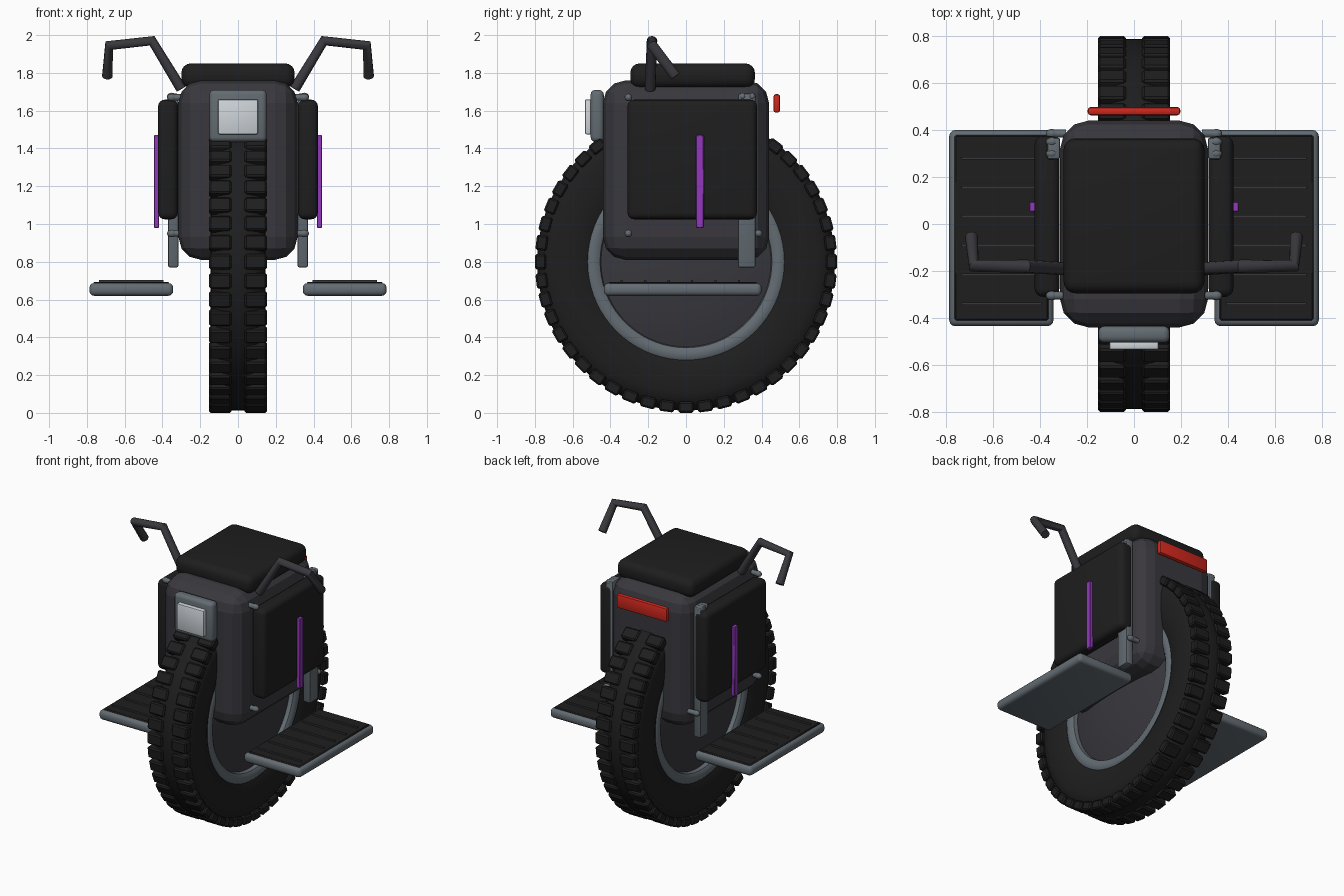
import bpy, bmesh, math
from mathutils import Matrix, Vector

if "Cube" in bpy.data.objects:
    bpy.data.objects.remove(bpy.data.objects["Cube"])


def mat(name, r, g, b):
    m = bpy.data.materials.new(name)
    m.diffuse_color = (r, g, b, 1)
    m.use_nodes = True
    m.node_tree.nodes["Principled BSDF"].inputs["Base Color"].default_value = m.diffuse_color
    return m


RUBBER = mat("black rubber", 0.013, 0.013, 0.013)
SHELL = mat("charcoal", 0.041, 0.039, 0.047)
STEEL = mat("blue grey metal", 0.125, 0.15, 0.17)
PURPLE = mat("purple", 0.29, 0.04, 0.5)
RED = mat("red", 0.62, 0.02, 0.012)
LENS = mat("pale lens", 0.62, 0.66, 0.7)


def finish(name, bm, material, smooth=40):
    bmesh.ops.recalc_face_normals(bm, faces=bm.faces[:])
    me = bpy.data.meshes.new(name)
    bm.to_mesh(me)
    bm.free()
    ob = bpy.data.objects.new(name, me)
    bpy.context.collection.objects.link(ob)
    me.materials.append(material)
    if smooth:
        bpy.ops.object.select_all(action='DESELECT')
        ob.select_set(True)
        bpy.context.view_layer.objects.active = ob
        bpy.ops.object.shade_smooth_by_angle(angle=math.radians(smooth))
    return ob


def box(name, material, x, y, z, bevel=0.0, segs=3, smooth=40):
    """Rounded box from (min, max) ranges."""
    bm = bmesh.new()
    size = [b - a for a, b in (x, y, z)]
    mid = [(a + b) / 2 for a, b in (x, y, z)]
    bmesh.ops.create_cube(bm, size=1, matrix=Matrix.Translation(mid) @ Matrix.Diagonal((*size, 1)))
    if bevel:
        bmesh.ops.bevel(bm, geom=bm.edges[:], offset=bevel, segments=segs, profile=0.5, affect='EDGES')
    return finish(name, bm, material, smooth)


HUB_Z = 0.8


def lathe(name, material, profile, closed=False, n=72):
    """Spin (x, radius) points around the wheel axle."""
    bm = bmesh.new()
    rings = []
    for px, r in profile:
        rings.append([bm.verts.new((px, r * math.cos(math.tau * i / n), HUB_Z + r * math.sin(math.tau * i / n)))
                      for i in range(n)])
    pairs = list(zip(rings, rings[1:])) + ([(rings[-1], rings[0])] if closed else [])
    for a, b in pairs:
        for i in range(n):
            j = (i + 1) % n
            bm.faces.new((a[i], a[j], b[j], b[i]))
    bmesh.ops.remove_doubles(bm, verts=bm.verts[:], dist=1e-5)
    return finish(name, bm, material)


def mirrored(half):
    return half + [(-px, r) for px, r in reversed(half)]


# wheel: tyre casing, rim ring and domed hub
lathe("tyre", RUBBER, mirrored([(0.115, 0.50), (0.135, 0.54), (0.145, 0.61), (0.143, 0.69), (0.13, 0.74),
                                (0.10, 0.77), (0.04, 0.788)]), closed=True)
lathe("rim", STEEL, mirrored([(0.095, 0.45), (0.12, 0.455), (0.133, 0.475), (0.133, 0.51), (0.122, 0.525)]),
      closed=True)
lathe("hub", SHELL, mirrored([(0.145, 0.0), (0.142, 0.12), (0.133, 0.24), (0.117, 0.36), (0.09, 0.46)]))

# tread blocks in two rows
bm = bmesh.new()
COUNT = 48
for i in range(COUNT):
    spin = Matrix.Translation((0, 0, HUB_Z)) @ Matrix.Rotation(math.tau * i / COUNT, 4, 'X')
    for s in (-1, 1):
        bmesh.ops.create_cube(bm, size=1, matrix=spin @ Matrix.Translation((s * 0.094, 0, 0.77))
                              @ Matrix.Diagonal((0.118, 0.08, 0.06, 1)))
bmesh.ops.bevel(bm, geom=bm.edges[:], offset=0.009, segments=1, affect='EDGES')
finish("tread_blocks", bm, RUBBER, 0)

# body shell and seat
box("body_shell", SHELL, (-0.315, 0.315), (-0.44, 0.44), (0.81, 1.76), 0.12, 3, 0)
box("seat", RUBBER, (-0.3, 0.3), (-0.295, 0.365), (1.72, 1.85), 0.05, 4)

# lights
box("headlight_housing", STEEL, (-0.152, 0.152), (-0.505, -0.435), (1.435, 1.71), 0.025)
box("headlight_lens", LENS, (-0.105, 0.105), (-0.535, -0.495), (1.475, 1.66), 0.008, 2)
box("tail_light", RED, (-0.197, 0.197), (0.463, 0.498), (1.59, 1.687), 0.012, 2)


def tube(name, material, points, radius):
    cu = bpy.data.curves.new(name, 'CURVE')
    cu.dimensions = '3D'
    cu.bevel_depth = radius
    cu.bevel_resolution = 4
    cu.use_fill_caps = True
    sp = cu.splines.new('POLY')
    sp.points.add(len(points) - 1)
    for p, co in zip(sp.points, points):
        p.co = (*co, 1)
    ob = bpy.data.objects.new(name, cu)
    bpy.context.collection.objects.link(ob)
    cu.materials.append(material)
    bpy.ops.object.select_all(action='DESELECT')
    ob.select_set(True)
    bpy.context.view_layer.objects.active = ob
    bpy.ops.object.convert(target='MESH')
    bpy.ops.object.shade_smooth_by_angle(angle=math.radians(40))


# parts on both sides
for s, side in ((-1, "left"), (1, "right")):
    def rng(a, b):
        return tuple(sorted((s * a, s * b)))

    # padded side panel with accent strip
    box(side + "_side_pad", RUBBER, rng(0.318, 0.423), (-0.31, 0.375), (1.025, 1.658), 0.035, 4)
    box(side + "_accent_strip", PURPLE, rng(0.418, 0.445), (0.053, 0.094), (0.98, 1.47), 0.003, 1)

    # pedal bracket and bolts
    box(side + "_bracket", STEEL, rng(0.315, 0.37), (0.275, 0.368), (0.77, 1.69), 0.01, 2)
    bm = bmesh.new()
    for y, z in ((-0.305, 0.95), (0.385, 0.95), (-0.305, 1.67), (0.30, 1.675), (0.35, 1.675)):
        bmesh.ops.create_uvsphere(bm, u_segments=12, v_segments=8, radius=0.02,
                                  matrix=Matrix.Translation((s * 0.35, y, z)) @ Matrix.Diagonal((1.3, 1, 1, 1)))
    for y, z in ((-0.305, 0.95), (0.385, 0.95), (-0.305, 1.67)):
        bmesh.ops.create_cone(bm, cap_ends=True, segments=12, radius1=0.017, radius2=0.017, depth=0.06,
                              matrix=Matrix.Translation((s * 0.32, y, z)) @ Matrix.Rotation(math.pi / 2, 4, 'Y'))
    finish(side + "_bolts", bm, STEEL)

    # pedal with grip mat and ribs
    box(side + "_pedal", STEEL, rng(0.343, 0.787), (-0.435, 0.4), (0.62, 0.687), 0.025)
    box(side + "_pedal_grip", RUBBER, rng(0.365, 0.765), (-0.41, 0.378), (0.67, 0.694), 0.006, 1)
    for k in range(6):
        y = 0.28 - 0.124 * k
        box(f"{side}_pedal_rib_{k + 1}", SHELL, rng(0.395, 0.735), (y - 0.006, y + 0.006), (0.688, 0.703))

    # handlebar
    tube(side + "_handlebar", SHELL, [(s * 0.30, -0.19, 1.715), (s * 0.455, -0.18, 1.97),
                                      (s * 0.682, -0.178, 1.945), (s * 0.692, -0.055, 1.782)], 0.028)
